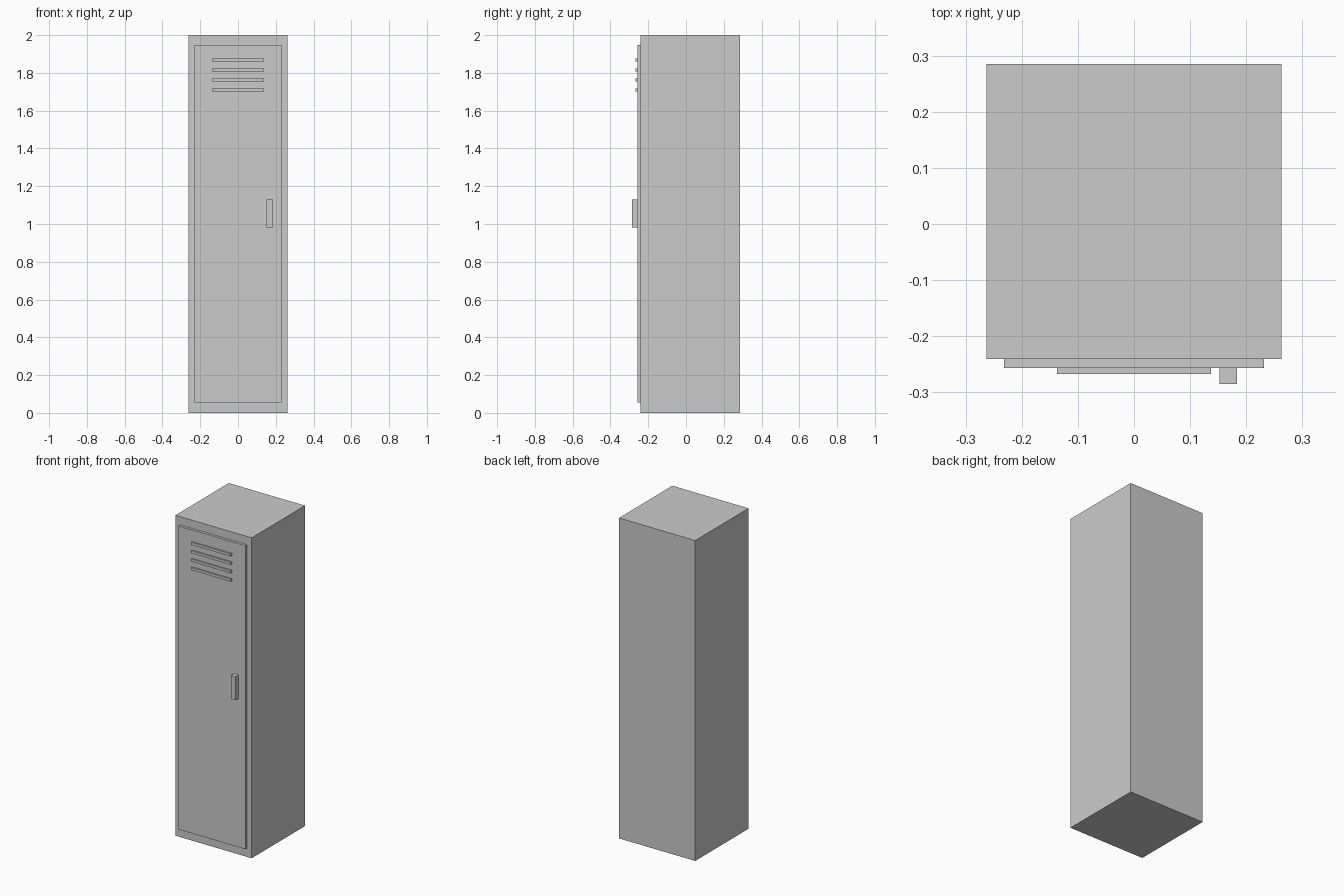
import bpy

if "Cube" in bpy.data.objects:
    bpy.data.objects.remove(bpy.data.objects["Cube"])


def box(name, x, y, z):
    """Axis-aligned box from (min, max) ranges."""
    ranges = (x, y, z)
    bpy.ops.mesh.primitive_cube_add(size=1, location=[(a + b) / 2 for a, b in ranges])
    obj = bpy.context.object
    obj.name = name
    obj.scale = [b - a for a, b in ranges]
    bpy.ops.object.transform_apply(location=False, rotation=False, scale=True)
    return obj


BODY_FRONT = -0.241
DOOR_FRONT = -0.257

# Cabinet and door
box("locker_body", (-0.263, 0.263), (BODY_FRONT, 0.285), (0, 2))
box("door", (-0.2315, 0.2315), (DOOR_FRONT, BODY_FRONT), (0.054, 1.948))

# Raised vent slats near the top of the door
for i in range(4):
    z = 1.868 - i * 0.0526
    box(f"vent_slat_{i + 1}", (-0.137, 0.137), (-0.2675, DOOR_FRONT), (z - 0.008, z + 0.008))

# Door handle
box("handle", (0.152, 0.184), (-0.285, DOOR_FRONT), (0.982, 1.129))
